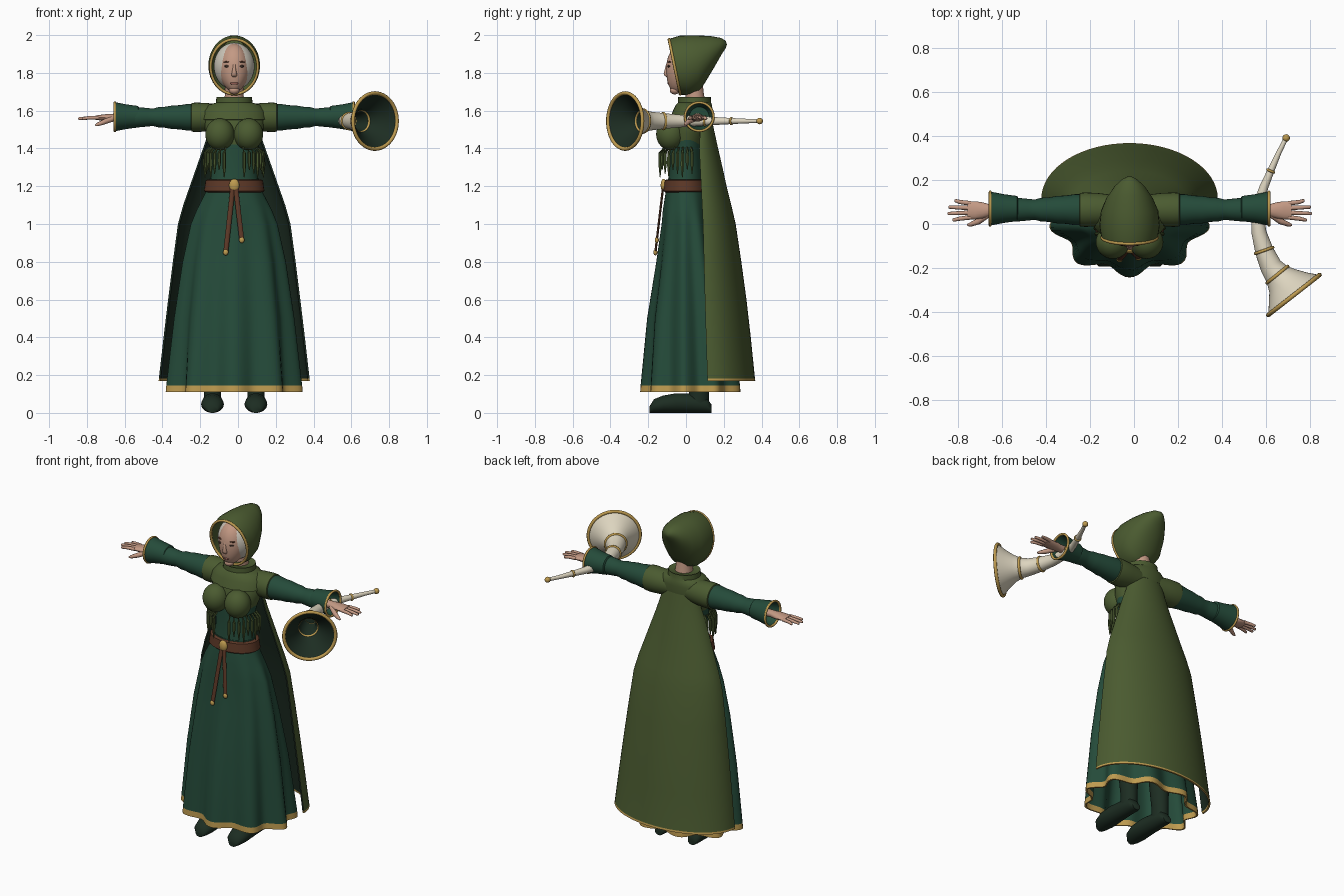
import bpy, bmesh, math
from mathutils import Vector, Matrix

cube = bpy.data.objects.get("Cube")
if cube:
    bpy.data.objects.remove(cube, do_unlink=True)

X, Y, Z = Vector((1, 0, 0)), Vector((0, 1, 0)), Vector((0, 0, 1))
CX = -0.02  # centre line of the figure


def material(name, r, g, b):
    m = bpy.data.materials.new(name)
    m.use_nodes = True
    m.diffuse_color = (r, g, b, 1)
    bsdf = m.node_tree.nodes["Principled BSDF"]
    bsdf.inputs["Base Color"].default_value = (r, g, b, 1)
    bsdf.inputs["Roughness"].default_value = 0.8
    return m


OLIVE = material("olive cloth", 0.07, 0.105, 0.03)
GREEN = material("dark green cloth", 0.018, 0.07, 0.042)
DEEP = material("deep green lining", 0.012, 0.026, 0.016)
GOLD = material("gold trim", 0.52, 0.33, 0.08)
CREAM = material("cream horn", 0.72, 0.66, 0.52)
SKIN = material("skin", 0.55, 0.32, 0.23)
BROWN = material("brown leather", 0.11, 0.04, 0.02)
HAIR = material("pale hair", 0.6, 0.56, 0.48)
LIPS = material("lips", 0.36, 0.14, 0.11)
EYES = material("dark eyes", 0.06, 0.035, 0.025)


def finish(name, bm, mats, paint=None, angle=40):
    bm.normal_update()
    if paint:
        for f in bm.faces:
            f.material_index = paint(f.calc_center_median(), f.normal)
    me = bpy.data.meshes.new(name)
    bm.to_mesh(me)
    bm.free()
    for m in mats:
        me.materials.append(m)
    ob = bpy.data.objects.new(name, me)
    bpy.context.collection.objects.link(ob)
    bpy.ops.object.select_all(action='DESELECT')
    ob.select_set(True)
    bpy.context.view_layer.objects.active = ob
    bpy.ops.object.shade_smooth_by_angle(angle=math.radians(angle))
    return ob


def loft(name, rings, mats, paint=None, caps=(True, True), wrap=False, flip=False, angle=40):
    bm = bmesh.new()
    vs = [[bm.verts.new(p) for p in r] for r in rings]
    for a, b in list(zip(vs, vs[1:])) + ([(vs[-1], vs[0])] if wrap else []):
        for i in range(len(a)):
            j = (i + 1) % len(a)
            bm.faces.new((a[i], a[j], b[j], b[i]))
    for use, end in zip(caps, (vs[0], vs[-1])):
        if use and not wrap:
            bm.faces.new(end)
    bmesh.ops.recalc_face_normals(bm, faces=bm.faces)
    if flip:
        bmesh.ops.reverse_faces(bm, faces=bm.faces)
    return finish(name, bm, mats, paint, angle)


def ring(c, u, v, n=32, fold=0):
    pts = []
    for i in range(n):
        t = 2 * math.pi * i / n
        k = 1 + fold * math.cos(9 * (t + math.pi / 2))
        pts.append(Vector(c) + (u * math.cos(t) + v * math.sin(t)) * k)
    return pts


def stack(name, rows, mats, x=CX, **kw):
    # horizontal ellipses: height, half width, half depth, centre y
    return loft(name, [ring((x, cy, z), X * a, Y * b) for z, a, b, cy in rows], mats, **kw)


def frame(t):
    side = (Z if abs(t.z) < 0.9 else Y).cross(t).normalized()
    return side, t.cross(side)


def tangent(p, i):
    return (p[min(i + 1, len(p) - 1)] - p[max(i - 1, 0)]).normalized()


def tube(name, pts, radii, mat, n=16, **kw):
    p = [Vector(q) for q in pts]
    rings = []
    for i, r in enumerate(radii):
        a, b = r if isinstance(r, tuple) else (r, r)
        side, up = frame(tangent(p, i))
        rings.append(ring(p[i], side * a, up * b, n))
    return loft(name, rings, [mat], **kw)


def hoop(name, c, u, v, r, mat=GOLD):
    c, n = Vector(c), u.cross(v).normalized()
    rings = [ring(p, (p - c).normalized() * r, n * r, 8) for p in ring(c, u, v, 48)]
    return loft(name, rings, [mat], wrap=True, angle=80)


def ball(name, c, radii, mat, shape=None):
    bm = bmesh.new()
    bmesh.ops.create_uvsphere(bm, u_segments=32, v_segments=20, radius=1)
    for v in bm.verts:
        if shape:
            shape(v.co)
    bm.transform(Matrix.Translation(c) @ Matrix.Diagonal((*radii, 1)))
    return finish(name, bm, [mat], angle=80)


# Skirt with folds, hollow underneath, gold hem
skirt = [(1.24, .13, .09, -.005, 0), (1.17, .15, .105, -.002, 0), (1.08, .195, .12, .0, .015),
         (1.0, .225, .13, .005, .03), (.8, .265, .16, .01, .045), (.5, .305, .213, .02, .06),
         (.145, .335, .248, .03, .09), (.11, .338, .25, .03, .09),
         (.11, .328, .24, .03, .09), (.145, .325, .238, .03, .09), (.5, .29, .2, .02, .06)]
loft("skirt", [ring((CX, cy, z), X * a, Y * b, 108, f) for z, a, b, cy, f in skirt],
     [GREEN, GOLD], paint=lambda c, n: int(c.z < .145))

# Bodice, belt, buckle and hanging straps
stack("bodice", [(1.46, .14, .09, .01), (1.38, .125, .085, .0), (1.3, .118, .085, .0),
                 (1.2, .133, .095, -.003)], [GREEN])
stack("belt", [(1.235, .143, .1, -.005), (1.23, .152, .108, -.005), (1.175, .16, .116, -.004),
               (1.168, .15, .108, -.004)], [BROWN])
ball("buckle", (CX, -.118, 1.205), (.027, .016, .034), GOLD)
for name, x0, x1, end in (("long", -.008, -.045, .85), ("short", .008, .04, .915)):
    zs = (1.19, 1.08, 1.0, .93, end)
    pts = [(CX + x0 + (x1 - x0) * (1.19 - z) / (1.19 - end), -.122 - .118 * (1.19 - z), z) for z in zs]
    tube(name + "_strap", pts, [(.013, .006)] * 5, BROWN, n=8)
    ball(name + "_strap_tip", pts[-1], (.014, .011, .016), GOLD)

# Mantle over chest and back, with collar and cowl
stack("mantle", [(1.62, .14, .09, .04), (1.56, .165, .1, .03), (1.48, .15, .105, .012),
                 (1.42, .128, .09, .005)], [OLIVE])
stack("cowl", [(1.668, .088, .08, .045), (1.672, .094, .086, .045), (1.642, .097, .088, .045),
               (1.632, .135, .095, .042), (1.6, .165, .105, .036), (1.553, .172, .112, .026),
               (1.55, .16, .1, .026)], [OLIVE])

# Cloak: a thin crescent in section, lined inside, gold at the hem
cloak = [(1.64, .09, .08, .12), (1.5, .13, .075, .148), (1.4, .165, .07, .17), (1.3, .2, .075, .193),
         (1.2, .235, .08, .215), (1.1, .27, .085, .24), (1.0, .298, .09, .263), (.8, .325, .095, .293),
         (.6, .35, .1, .32), (.4, .374, .106, .343), (.182, .399, .113, .365), (.17, .4, .115, .367)]


def crescent(z, w, yf, yb):
    arc = [math.pi * i / 32 for i in range(33)]
    outer = [Vector((CX + w * math.cos(t), yf + (yb - yf) * math.sin(t), z)) for t in arc]
    inner = [Vector((CX + (w - .01) * math.cos(t), yf + (yb - yf - .01) * math.sin(t), z)) for t in arc]
    return outer + inner[::-1]


def cloak_paint(c, n):
    if c.z < .182:
        return 2
    return int(n.x * (c.x - CX) + n.y * (c.y - .06) < 0)


loft("cloak", [crescent(*row) for row in cloak], [OLIVE, DEEP, GOLD], paint=cloak_paint)

# Hood: slanted rings from the face opening to the drooping peak, then back inside
hood = [(-.09, 1.98, -.03, 1.685, .128), (-.03, 1.998, .02, 1.68, .137), (.05, 1.999, .07, 1.7, .13),
        (.13, 1.995, .105, 1.755, .105), (.185, 1.985, .15, 1.83, .07), (.21, 1.97, .19, 1.9, .035),
        (.217, 1.95, .21, 1.93, .01)]


def hood_ring(row, inset=0):
    y0, z0, y1, z1, w = row
    half = Vector((0, y0 - y1, z0 - z1)) / 2
    c = Vector((CX, (y0 + y1) / 2, (z0 + z1) / 2))
    return c, X * (w - inset), half * (1 - inset / half.length)


inside = [ring(*hood_ring(r, .008)) for r in hood[:5]]
loft("hood", inside[::-1] + [ring(*hood_ring(r)) for r in hood], [OLIVE], angle=60)
hoop("hood_trim", *hood_ring(hood[0], .003), .008)


# Head and face
def head_shape(co):
    if co.z < 0:
        co.x *= 1 - .25 * co.z ** 2
        co.y -= .3 * co.z ** 2


ball("head", (CX, -.01, 1.825), (.085, .095, .13), SKIN, head_shape)
ball("chin", (CX, -.06, 1.708), (.028, .026, .022), SKIN)
ball("hair", (CX, .01, 1.835), (.108, .1, .125), HAIR)
stack("neck", [(1.78, .05, .05, .035), (1.7, .048, .048, .045), (1.63, .055, .055, .05)], [SKIN])
stack("nose", [(1.85, .008, .008, -.096), (1.82, .009, .012, -.1), (1.795, .014, .015, -.103),
               (1.785, .016, .013, -.1), (1.778, .01, .008, -.095)], [SKIN], angle=70)
ball("mouth", (CX, -.087, 1.745), (.024, .012, .008), LIPS)

# Horn: flared tube with a dark throat and gold bands
horn = [(.69, .39, .01), (.655, .32, .012), (.62, .24, .016), (.59, .17, .02), (.568, .1, .024),
        (.56, .03, .029), (.567, -.04, .034), (.59, -.12, .042), (.62, -.19, .05), (.65, -.23, .06),
        (.675, -.258, .08), (.7, -.29, .112), (.725, -.322, .148)]
path = [Vector((x, y, 1.545)) for x, y, r in horn]
radii = [r for x, y, r in horn]
tube("horn", path, radii, CREAM, n=40, caps=(True, False))
tube("horn_throat", path[7:], [r - .006 for r in radii[7:]], DEEP, n=40, caps=(True, False), flip=True)
for i, thick in ((2, .006), (4, .006), (7, .007), (9, .008), (12, .01)):
    side, up = frame(tangent(path, i))
    hoop("horn_band_%d" % i, path[i], side * radii[i], up * radii[i], thick)
ball("horn_mouthpiece", path[0], (.017, .017, .017), GOLD)

# Paired parts
AY, AZ = .065, 1.565
for label, s in (("left", 1), ("right", -1)):
    def at(x, y, z):
        return Vector((CX + s * x, y, z))

    ball(label + "_eye", at(.035, -.088, 1.835), (.017, .011, .007), EYES)
    ball(label + "_brow", at(.036, -.086, 1.858), (.022, .011, .004), BROWN)
    ball(label + "_bust", at(.076, -.082, 1.475), (.077, .076, .084), OLIVE)

    # Shoulder cap, sleeve with soft wrinkles, flared cuff
    tube(label + "_shoulder", [at(x, AY, AZ) for x in (.06, .14, .2, .225, .23)],
         [.065, .075, .078, .076, .066], OLIVE, n=28)
    sleeve = [(.18, .07), (.25, .07), (.29, .064), (.33, .062), (.37, .055), (.4, .054), (.43, .046),
              (.46, .049), (.49, .052), (.52, .054), (.56, .05)]
    tube(label + "_sleeve", [at(x, AY, AZ) for x, r in sleeve], [r for x, r in sleeve], GREEN, n=28)
    cuff = [(.505, .05), (.51, .057), (.57, .065), (.632, .077), (.632, .071), (.56, .052)]
    loft(label + "_cuff", [ring(at(x, .07, 1.568), Y * r, Z * r) for x, r in cuff], [GREEN])
    hoop(label + "_cuff_trim", at(.632, .07, 1.568), Y * .075, Z * .075, .007)

    # Hand with four fingers and a thumb
    tube(label + "_palm", [at(x, .062, 1.563) for x in (.54, .63, .665, .7, .735)],
         [(.026, .024), (.026, .021), (.036, .02), (.041, .016), (.04, .011)], SKIN)
    for k, tip in enumerate((.8, .822, .818, .79)):
        y = (k - 1.5) * .021
        tube("%s_finger_%d" % (label, k + 1),
             [at(.72, .062 + y, 1.563), at(.77, .062 + 1.2 * y, 1.562), at(tip, .062 + 1.4 * y, 1.558),
              at(tip + .004, .062 + 1.4 * y, 1.558)], [.0105, .0095, .0075, .004], SKIN, n=10)
    tube(label + "_thumb", [at(.64, .045, 1.558), at(.685, .012, 1.542), at(.72, -.002, 1.528),
                            at(.735, -.005, 1.522)], [.015, .014, .01, .005], SKIN, n=10)

    # Leaf-shaped fringe under the bust
    for k in range(9):
        a = math.radians(20 + 11 * k)
        x, y = .155 * math.sin(a), -.01 - .135 * math.cos(a)
        drop = (.13, .09, .11)[k % 3]
        tube("%s_fringe_%d" % (label, k + 1),
             [at(x * .85, y * .85, 1.405), at(x, y, 1.375), at(x, y, 1.375 - drop * .5), at(x, y, 1.375 - drop)],
             [.007, .009, .01, .002], OLIVE, n=6)

    # Boot
    foot = [(.135, .028, .022), (.11, .042, .04), (.05, .046, .05), (-.05, .056, .052), (-.12, .06, .046),
            (-.17, .048, .036), (-.192, .025, .018)]
    loft(label + "_foot", [ring(at(.115, y, h), X * w, Z * h) for y, w, h in foot], [DEEP], angle=60)
    stack(label + "_boot_shaft", [(.6, .06, .065, .05), (.3, .056, .06, .06), (.12, .046, .052, .07),
                                  (.04, .044, .055, .065)], [DEEP], x=CX + s * .115)
